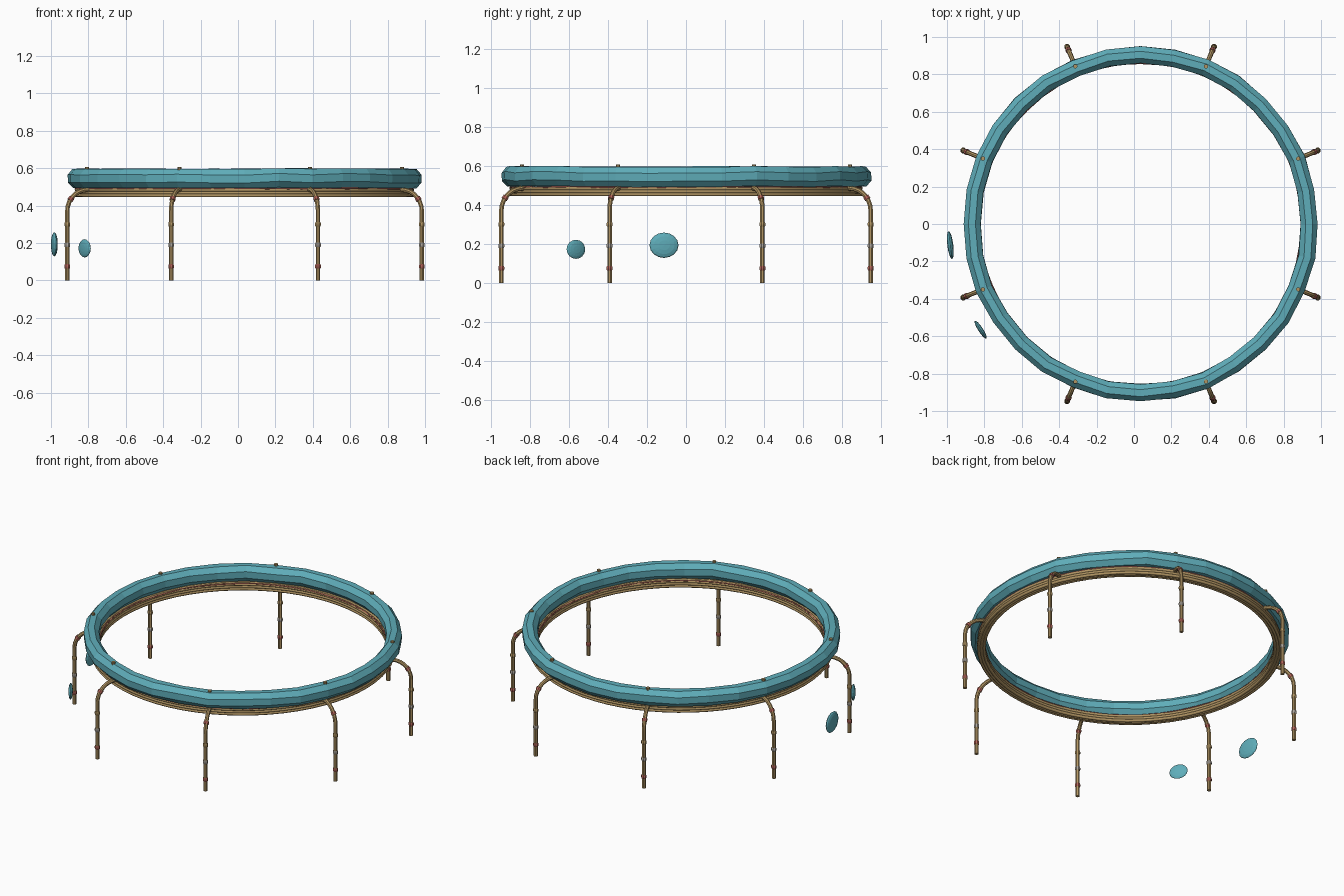
import bpy, bmesh, math, random
from mathutils import Vector, Matrix

random.seed(4)
if "Cube" in bpy.data.objects:
    bpy.data.objects.remove(bpy.data.objects["Cube"], do_unlink=True)

CENTRE = Vector((0.035, 0, 0))


def material(name, rgb):
    m = bpy.data.materials.new(name)
    m.use_nodes = True
    col = (*rgb, 1)
    m.diffuse_color = col
    m.node_tree.nodes["Principled BSDF"].inputs["Base Color"].default_value = col
    return m


TEAL = material("teal", (0.115, 0.42, 0.49))
BAMBOO = material("bamboo tan", (0.44, 0.30, 0.125))
RED = material("dull red", (0.45, 0.13, 0.10))
GREY = material("warm grey", (0.42, 0.38, 0.33))


def finish(name, bm, mats, smooth=None):
    bmesh.ops.recalc_face_normals(bm, faces=bm.faces)
    mesh = bpy.data.meshes.new(name)
    bm.to_mesh(mesh)
    bm.free()
    for m in mats:
        mesh.materials.append(m)
    ob = bpy.data.objects.new(name, mesh)
    bpy.context.collection.objects.link(ob)
    if smooth:
        bpy.ops.object.select_all(action='DESELECT')
        ob.select_set(True)
        bpy.context.view_layer.objects.active = ob
        bpy.ops.object.shade_smooth_by_angle(angle=math.radians(smooth))


def bridge(bm, a, b, mat=0):
    n = len(a)
    for i in range(n):
        f = bm.faces.new((a[i], a[(i + 1) % n], b[(i + 1) % n], b[i]))
        f.material_index = mat


# Swept ring with a round or oval cross-section
def ring(name, major, z, half_w, half_h, segs, sides, mat, wobble=0.0, smooth=None):
    bm = bmesh.new()
    loops = []
    for i in range(segs):
        a = math.tau * i / segs
        dr, dz, tw = (random.uniform(-wobble, wobble) for _ in range(3))
        loop = []
        for j in range(sides):
            t = math.tau * (j + 0.5) / sides + tw * 25
            r = major + dr + half_w * math.cos(t)
            loop.append(bm.verts.new(CENTRE + Vector(
                (r * math.cos(a), r * math.sin(a), z + dz * 0.6 + half_h * math.sin(t)))))
        loops.append(loop)
    for i in range(segs):
        bridge(bm, loops[i], loops[(i + 1) % segs])
    finish(name, bm, [mat], smooth)


# Tube along a path in the radial plane; stops are (radius out, z, tube radius, material)
def radial_tube(bm, stops, angle, sides=8):
    out = Vector((math.cos(angle), math.sin(angle), 0))
    side = Vector((-math.sin(angle), math.cos(angle), 0))
    pts = [CENTRE + out * s[0] + Vector((0, 0, s[1])) for s in stops]
    prev = None
    for i, p in enumerate(pts):
        d = (pts[min(i + 1, len(pts) - 1)] - pts[max(i - 1, 0)]).normalized()
        n = d.cross(side)
        loop = [bm.verts.new(p + stops[i][2] * (side * math.cos(t) + n * math.sin(t)))
                for t in (math.tau * k / sides for k in range(sides))]
        mat = stops[i][3]
        if prev:
            bridge(bm, prev, loop, mat)
        else:
            bm.faces.new(loop).material_index = mat
        prev = loop
    bm.faces.new(prev).material_index = mat


# Padded rim
ring("rim_cushion", 0.903, 0.546, 0.049, 0.055, 32, 8, TEAL, wobble=0.0035)

# Bundle of bent canes under the rim
for row, z in enumerate((0.484, 0.469, 0.454)):
    for col, r in enumerate((0.866, 0.882, 0.898)):
        ring(f"hoop_cane_{row}_{col}", r, z, 0.0095, 0.0095, 64, 8, BAMBOO, smooth=50)

# Loose cord that shows here and there between canes and rim
for name, r in (("outer_cord", 0.903), ("inner_cord", 0.861)):
    ring(name, r, 0.491, 0.004, 0.004, 48, 6, RED, wobble=0.003, smooth=60)

# Legs: straight cane, quarter bend inward, with joint collars
LEG_R, BEND, TOP = 1.026, 0.115, 0.485
JOINTS = ((0.075, 1), (0.19, 2), (0.30, 0))
for k in range(8):
    ang = math.radians(22.5 + 45 * k)
    bm = bmesh.new()
    stops = [(LEG_R, z, 0.0125, 0) for z in (0.0, 0.13, 0.25, TOP - BEND)]
    for s in range(1, 8):
        t = math.pi / 2 * s / 7
        stops.append((LEG_R - BEND * (1 - math.cos(t)),
                      TOP - BEND + BEND * math.sin(t), 0.0125, 0))
    stops.append((0.885, TOP, 0.0125, 0))
    radial_tube(bm, stops, ang)
    for z, mat in JOINTS:
        radial_tube(bm, [(LEG_R, z + dz, r, mat) for dz, r in
                         ((-0.012, 0.0135), (-0.006, 0.0165), (0.006, 0.0165), (0.012, 0.0135))], ang)
    # red collar on the bend
    t = math.radians(35)
    bend = [(LEG_R - BEND * (1 - math.cos(t + d)), TOP - BEND + BEND * math.sin(t + d), 0.0162, 1)
            for d in (-0.08, 0.08)]
    radial_tube(bm, bend, ang)
    finish(f"leg_{k + 1}", bm, [BAMBOO, RED, GREY], smooth=40)

    # peg through the rim
    bm = bmesh.new()
    radial_tube(bm, [(0.912, 0.48, 0.0115, 0), (0.912, 0.607, 0.0115, 0)], ang)
    finish(f"rim_peg_{k + 1}", bm, [BAMBOO], smooth=40)


# Flattened pads hanging beside the legs
def pad(name, loc, size, yaw):
    bm = bmesh.new()
    bmesh.ops.create_uvsphere(bm, u_segments=16, v_segments=8, radius=1)
    bm.transform(Matrix.Translation(loc) @ Matrix.Rotation(math.radians(yaw), 4, 'Z')
                 @ Matrix.Diagonal((*size, 1)) @ Matrix.Rotation(math.pi / 2, 4, 'Y'))
    finish(name, bm, [TEAL])


pad("large_pad", (-0.982, -0.113, 0.193), (0.016, 0.075, 0.065), 7)
pad("small_pad", (-0.82, -0.565, 0.172), (0.013, 0.057, 0.049), 33)
